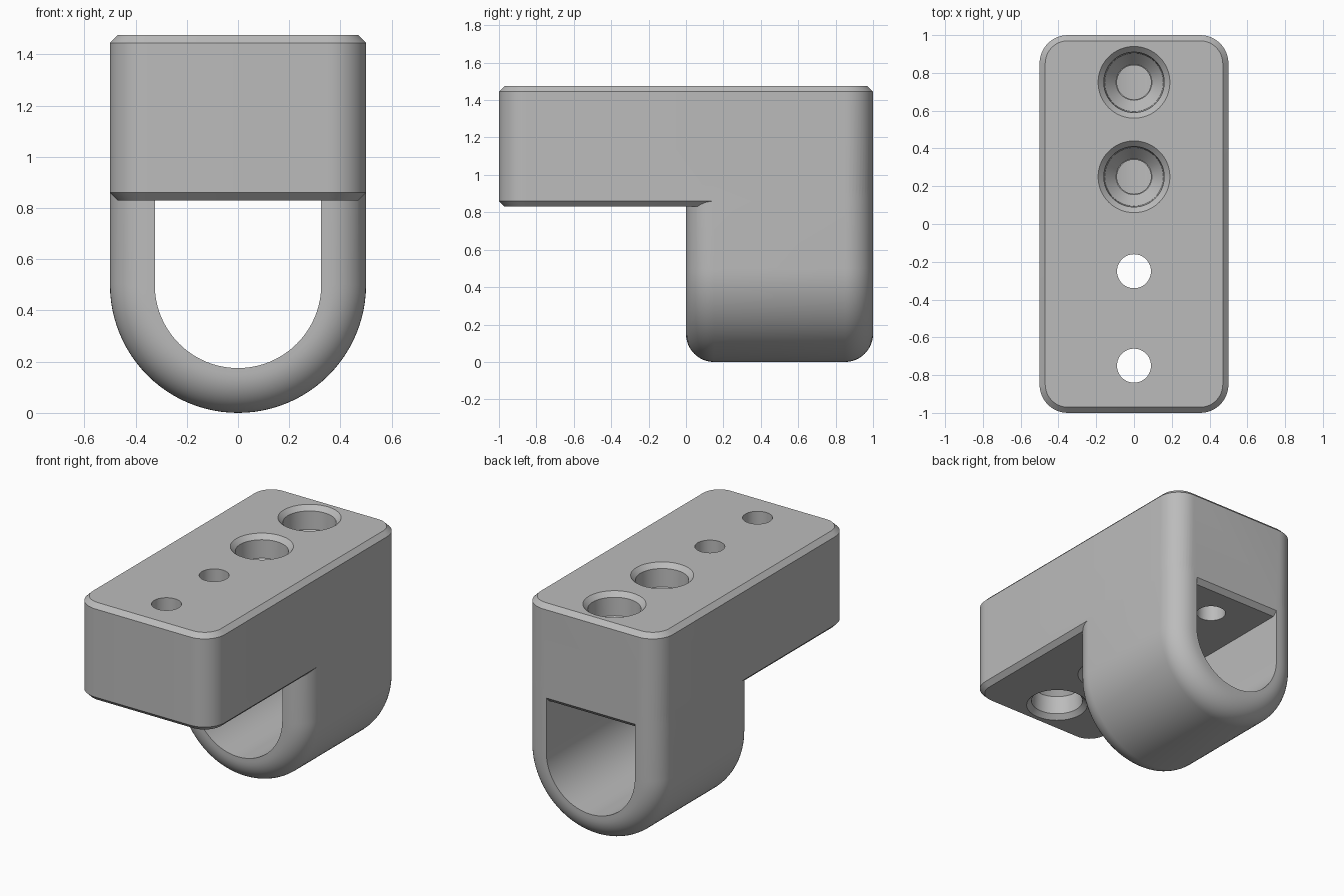
import bpy, bmesh, math
from math import cos, sin, pi

if "Cube" in bpy.data.objects:
    bpy.data.objects.remove(bpy.data.objects["Cube"])

grey = bpy.data.materials.new("plain grey")
grey.use_nodes = True
grey.diffuse_color = (0.5, 0.5, 0.5, 1)
grey.node_tree.nodes["Principled BSDF"].inputs["Base Color"].default_value = (0.5, 0.5, 0.5, 1)

TOP, BOTTOM, CHAMFER, ROUND = 1.475, 0.83, 0.03, 0.15
STEPS = 12


def loft(name, rings, cap=True):
    """Skin a series of closed rings and cap both ends."""
    bm = bmesh.new()
    rows = [[bm.verts.new(p) for p in ring] for ring in rings]
    n = len(rows[0])
    for a, b in zip(rows, rows[1:]):
        for i in range(n):
            j = (i + 1) % n
            bm.faces.new((a[i], a[j], b[j], b[i]))
    bm.faces.new(rows[0])
    bm.faces.new(rows[-1])
    bmesh.ops.recalc_face_normals(bm, faces=bm.faces)
    mesh = bpy.data.meshes.new(name)
    bm.to_mesh(mesh)
    bm.free()
    mesh.materials.append(grey)
    obj = bpy.data.objects.new(name, mesh)
    bpy.context.collection.objects.link(obj)
    return obj


def rounded_rect(z, inset):
    r = ROUND - inset
    pts = []
    for q, (sx, sy) in enumerate([(1, 1), (-1, 1), (-1, -1), (1, -1)]):
        for k in range(STEPS + 1):
            a = (q + k / STEPS) * pi / 2
            pts.append((sx * (0.5 - ROUND) + r * cos(a), sy * (1 - ROUND) + r * sin(a), z))
    return pts


def lathe(name, y, profile):
    return loft(name, [[(r * cos(2 * pi * k / 64), y + r * sin(2 * pi * k / 64), z)
                        for k in range(64)] for r, z in profile])


# Chamfered block
block = loft("mounting_block", [rounded_rect(z, i) for z, i in (
    (BOTTOM, CHAMFER), (BOTTOM + CHAMFER, 0), (TOP - CHAMFER, 0), (TOP, CHAMFER))])

# U-shaped loop: section of (radius, y) with rounded outer edges
section = [(0.325, 0), (0.325, 1)]
for y0, start in ((1 - ROUND, pi / 2), (ROUND, 0)):
    for k in range(STEPS + 1):
        a = start - k / STEPS * pi / 2
        section.append((0.5 - ROUND + ROUND * cos(a), y0 + ROUND * sin(a)))
path = [(-1, 0, 0.95)]
path += [(cos(a), sin(a), 0.5) for a in (pi + pi * k / 48 for k in range(49))]
path += [(1, 0, 0.95)]
loop = loft("loop", [[(r * cx, y, z0 + r * cz) for r, y in section] for cx, cz, z0 in path])

# Stepped bolt holes: rear pair opens upward, front pair downward
cutters = []
for y, face, way in ((0.75, TOP, -1), (0.25, TOP, -1), (-0.25, BOTTOM, 1), (-0.75, BOTTOM, 1)):
    depths = [(0.22, -0.03), (0.16, 0.03), (0.155, 0.15), (0.095, 0.22), (0.09, 0.22), (0.09, 0.7)]
    cutters.append(lathe("hole_cutter", y, [(r, face + way * d) for r, d in depths]))


def boolean(target, other, operation):
    mod = target.modifiers.new(operation.title(), 'BOOLEAN')
    mod.operation, mod.solver, mod.object = operation, 'EXACT', other
    bpy.context.view_layer.objects.active = target
    bpy.ops.object.modifier_apply(modifier=mod.name)
    bpy.data.objects.remove(other)


boolean(block, loop, 'UNION')
for cutter in cutters:
    boolean(block, cutter, 'DIFFERENCE')

bpy.ops.object.select_all(action='DESELECT')
block.select_set(True)
bpy.context.view_layer.objects.active = block
bpy.ops.object.shade_smooth_by_angle(angle=math.radians(25))
